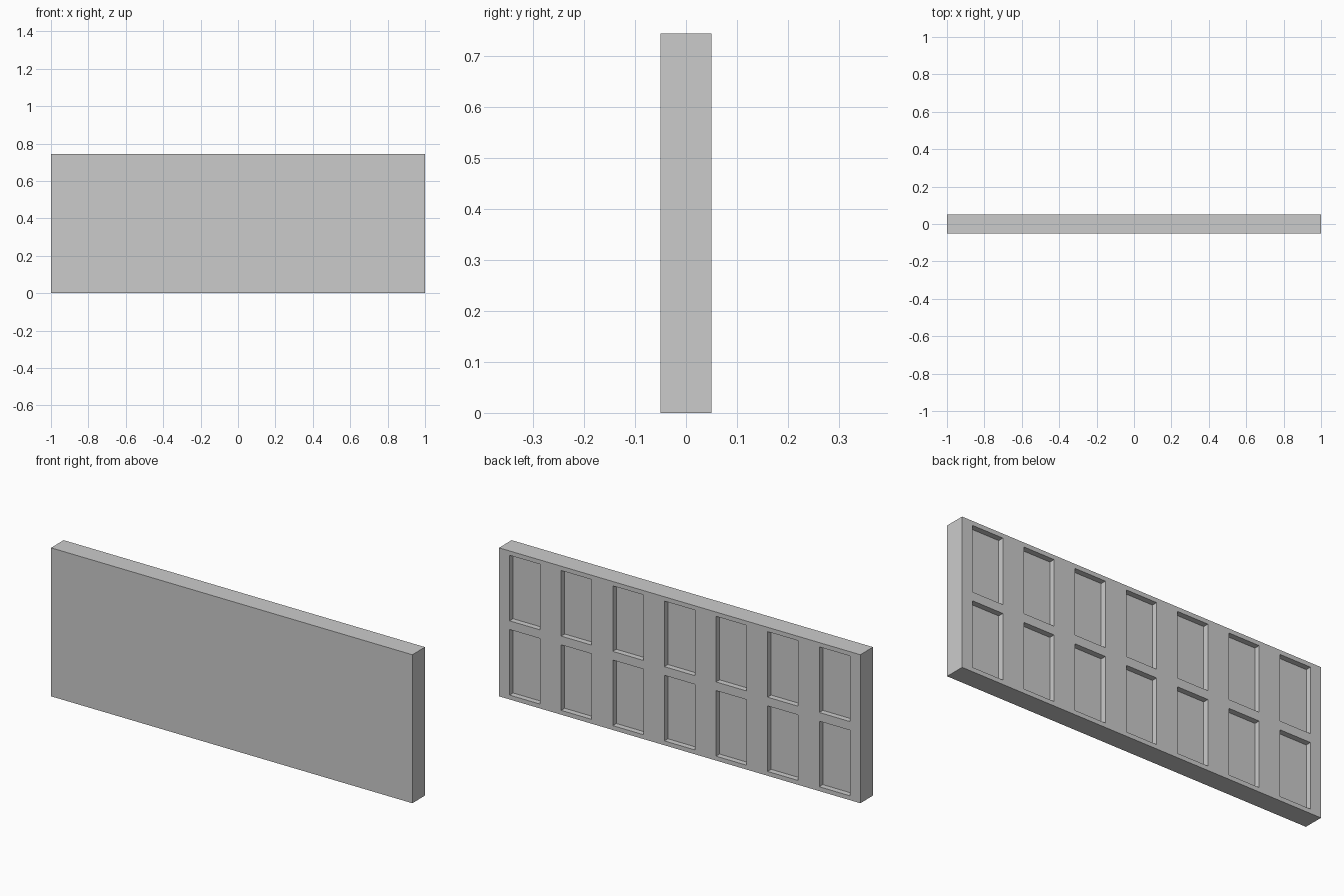
import bpy, bmesh
from mathutils import Matrix

if "Cube" in bpy.data.objects:
    bpy.data.objects.remove(bpy.data.objects["Cube"])

W, D, H = 2.0, 0.10, 0.743           # overall panel size
COLS, ROWS = 7, 2                    # recess layout on the back
RW, RH, DEPTH = 0.169, 0.328, 0.028  # recess width, height, depth


def boxes(name, items):
    """One object made of boxes given as (centre, size)."""
    bm = bmesh.new()
    for c, s in items:
        bmesh.ops.create_cube(bm, size=1, matrix=Matrix.Translation(c) @ Matrix.Diagonal((*s, 1)))
    me = bpy.data.meshes.new(name)
    bm.to_mesh(me)
    bm.free()
    ob = bpy.data.objects.new(name, me)
    bpy.context.collection.objects.link(ob)
    return ob


# Solid slab
panel = boxes("wall_panel", [((0, 0, H / 2), (W, D, H))])

# Window recesses, one centred in each cell of the back face
cw, ch = W / COLS, H / ROWS
cutter = boxes("recess_cutter", [
    ((-W / 2 + cw * (i + 0.5), D / 2, ch * (j + 0.5)), (RW, 2 * DEPTH, RH))
    for i in range(COLS) for j in range(ROWS)])
cutter.hide_render = True

# Cut the recesses and discard the cutter
mod = panel.modifiers.new("recesses", 'BOOLEAN')
mod.operation = 'DIFFERENCE'
mod.solver = 'EXACT'
mod.object = cutter
bpy.context.view_layer.objects.active = panel
panel.select_set(True)
bpy.ops.object.modifier_apply(modifier=mod.name)
bpy.data.objects.remove(cutter)
